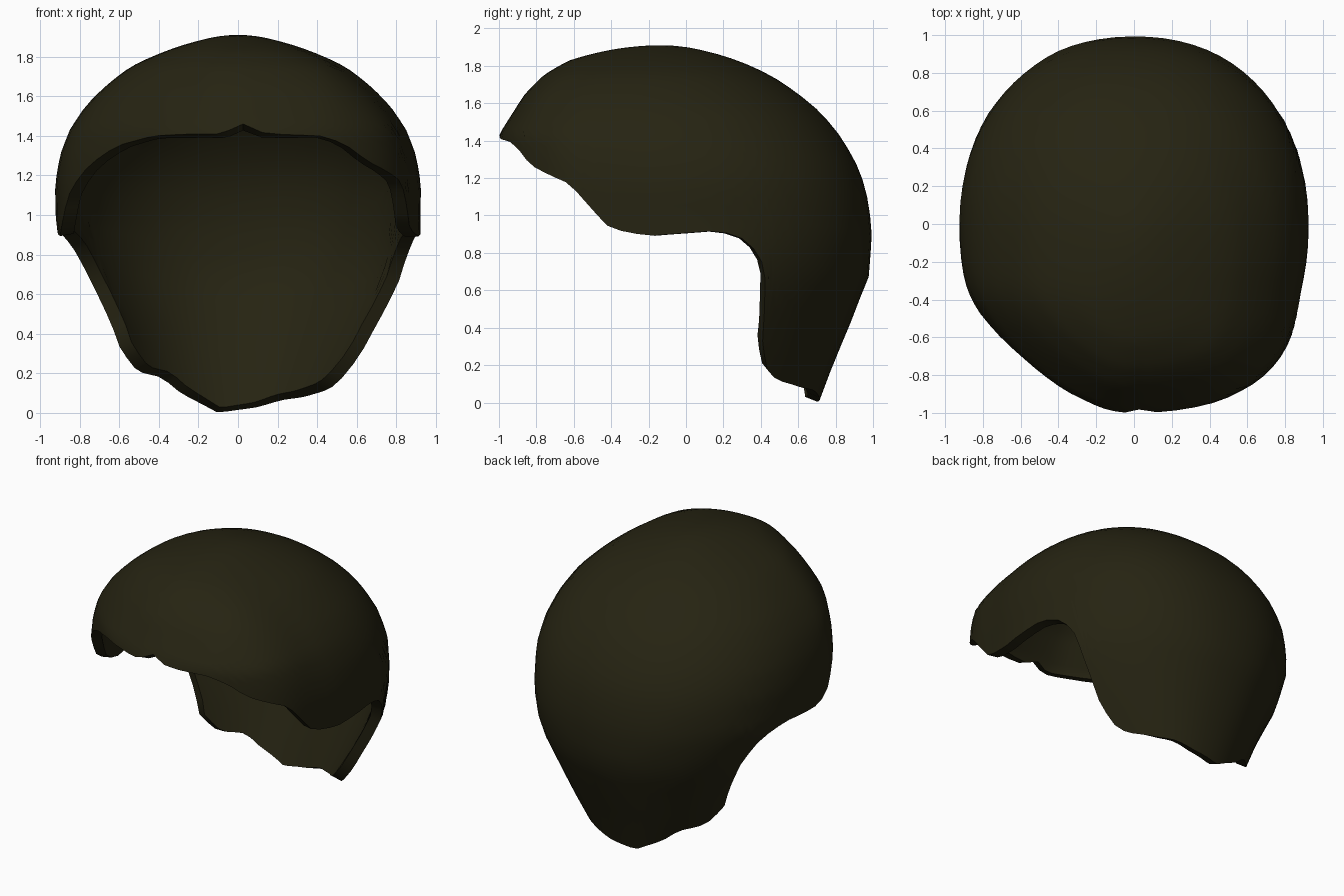
import bpy, bmesh, math

cube = bpy.data.objects.get("Cube")
if cube:
    bpy.data.objects.remove(cube)

TOP = 1.91
COLUMNS, RINGS = 88, 26

# Cross-sections of the head: height, half width, front y, back y
SECTIONS = [
    (1.91, 0, -.13, -.13), (1.88, .2, -.43, .1), (1.83, .36, -.62, .27),
    (1.75, .54, -.76, .45), (1.65, .67, -.86, .6), (1.55, .77, -.925, .72),
    (1.43, .85, -1, .82), (1.3, .9, -1, .9), (1.15, .925, -1, .96),
    (.93, .92, -1, .995), (.68, .83, -.98, .98), (.4, .7, -.9, .87),
    (.2, .63, -.8, .785), (0, .5, -.7, .71)]

# Hairline as (degrees from the front, height), in stretches
FRINGE_LEFT = [(6, 1.41), (20, 1.4), (28, 1.36), (36, 1.27), (54, 1.17),
               (60, 1.07), (68, .93)]
FRINGE_RIGHT = [(6, 1.41), (20, 1.41), (36, 1.4), (50, 1.35), (60, 1.25),
                (68, 1.11), (74, .96)]
EAR_LEFT = [(80, .89), (99, .92), (107, .87), (112, .78), (114, .65),
            (116, .5), (118, .31)]
EAR_RIGHT = [(80, .89), (99, .92), (106, .88), (111, .82), (116, .7),
             (118, .52), (119, .32)]
NAPE = [(122, .18), (128, .12), (145, .08), (158, .065), (170, .03),
        (190, 0), (209, .1), (217, .18), (232, .21)]
NOTCH = 1.46


def mirrored(stretch):
    return [(360 - a, z) for a, z in reversed(stretch)]


HAIRLINE = ([(1, NOTCH)] + FRINGE_LEFT + EAR_LEFT + NAPE
            + mirrored(EAR_RIGHT) + mirrored(FRINGE_RIGHT) + [(361, NOTCH)])


def blend(a, b, t):
    return a + (b - a) * t


def rounded(v):
    """Makes the cross-section slightly squarer than an ellipse."""
    return math.copysign(abs(v) ** .92, v)


def surface_point(angle, z):
    """Point on the outer head surface at an angle from the front."""
    s = math.sqrt(max(TOP - z, 0))
    for low, high in zip(SECTIONS, SECTIONS[1:]):
        if z >= high[0] or high is SECTIONS[-1]:
            s0, s1 = math.sqrt(TOP - low[0]), math.sqrt(TOP - high[0])
            t = (s - s0) / (s1 - s0)
            break
    width, front, back = (blend(low[k], high[k], t) for k in (1, 2, 3))
    sin, cos = math.sin(angle), math.cos(angle)
    x = width * rounded(sin)
    y = (front + back) / 2 - (back - front) / 2 * rounded(cos)
    # The fringe is swept a little towards the left
    f = min(max((-y - .3) / .55, 0), 1)
    x += .1 * min(abs(x) / .35, 1) * f * f * (3 - 2 * f)
    # The lock behind the left ear flares outwards
    if x > 0:
        x += .07 * max(0, 1 - ((z - .56) / .38) ** 2) * sin * sin
    return x, y, z


def sample_hairline(count):
    """Evenly spaced (angle, height) samples along the hairline."""
    pts = [(math.radians(a), z) for a, z in HAIRLINE]
    lengths = [math.dist(p, q) for p, q in zip(pts, pts[1:])]
    step = sum(lengths) / count
    samples, k, start = [], 0, 0
    for i in range(count):
        d = i * step
        while d > start + lengths[k]:
            start += lengths[k]
            k += 1
        t = (d - start) / lengths[k]
        samples.append((blend(pts[k][0], pts[k + 1][0], t),
                        blend(pts[k][1], pts[k + 1][1], t)))
    return samples


# Outer shell: columns run from the crown down to the hairline
bm = bmesh.new()
crown = bm.verts.new(surface_point(0, TOP))
columns = []
for i, (rim_angle, rim_z) in enumerate(sample_hairline(COLUMNS)):
    even = math.tau * i / COLUMNS
    column = []
    for r in range(1, RINGS + 1):
        t = r / RINGS
        z = TOP - (TOP - rim_z) * t * t
        column.append(bm.verts.new(surface_point(blend(even, rim_angle, t), z)))
    columns.append(column)
for i, a in enumerate(columns):
    b = columns[(i + 1) % COLUMNS]
    bm.faces.new((crown, a[0], b[0]))
    for r in range(RINGS - 1):
        bm.faces.new((a[r], a[r + 1], b[r + 1], b[r]))
mesh = bpy.data.meshes.new("hair_cap")
bm.to_mesh(mesh)
bm.free()
hair = bpy.data.objects.new("hair_cap", mesh)
bpy.context.collection.objects.link(hair)

# Dark olive brown hair
color = (.019, .017, .006, 1)
mat = bpy.data.materials.new("dark_olive_hair")
mat.use_nodes = True
mat.diffuse_color = color
bsdf = next(n for n in mat.node_tree.nodes if n.type == 'BSDF_PRINCIPLED')
bsdf.inputs["Base Color"].default_value = color
mesh.materials.append(mat)

# Thickness inwards, then smooth shading with a crisp rim
bpy.ops.object.select_all(action='DESELECT')
bpy.context.view_layer.objects.active = hair
hair.select_set(True)
solid = hair.modifiers.new("thickness", 'SOLIDIFY')
solid.thickness = .07
solid.offset = -1
bpy.ops.object.modifier_apply(modifier=solid.name)
bpy.ops.object.shade_smooth_by_angle(angle=math.radians(45))
